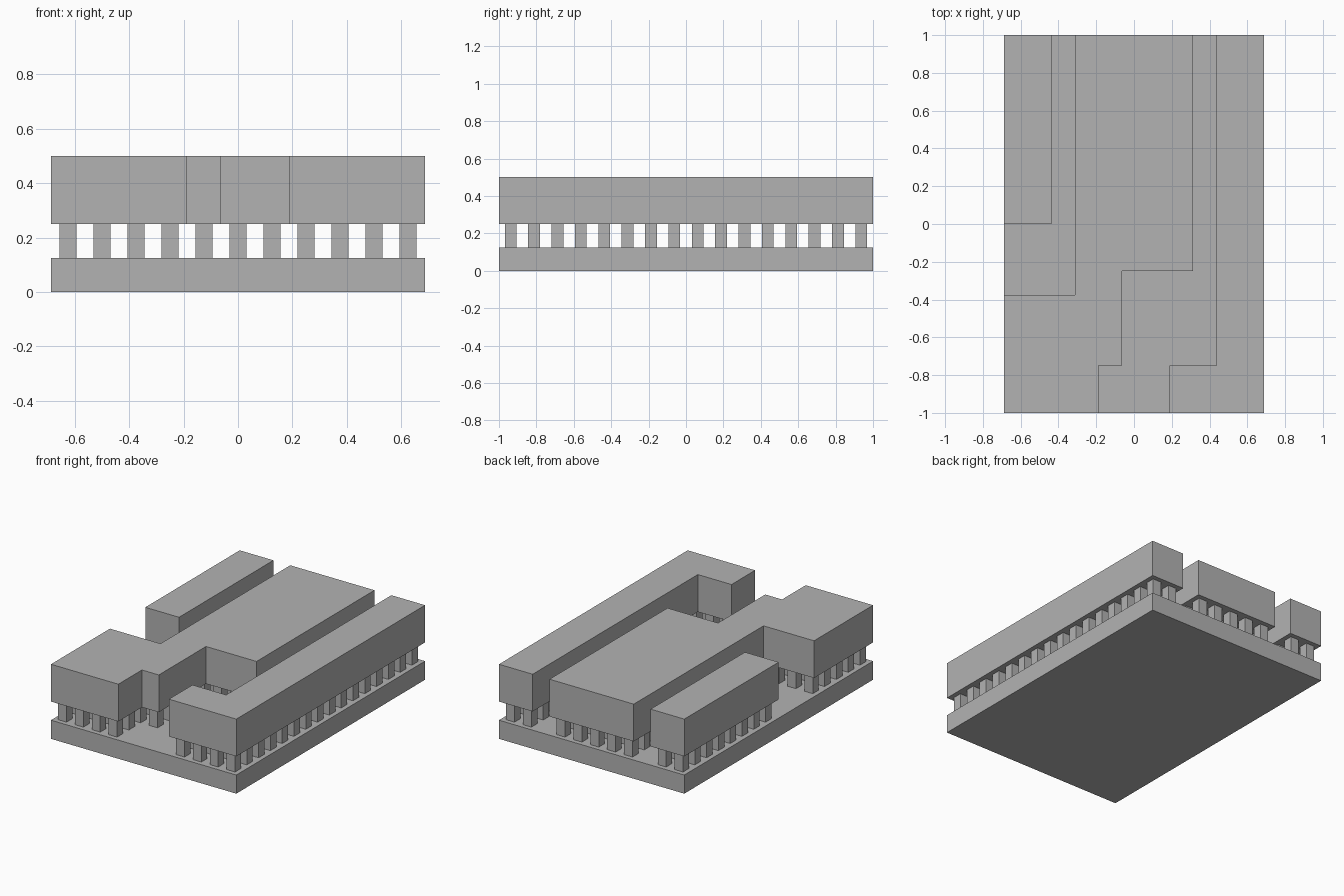
import bpy, bmesh

if "Cube" in bpy.data.objects:
    bpy.data.objects.remove(bpy.data.objects["Cube"], do_unlink=True)

grey = bpy.data.materials.new("plain grey")
grey.use_nodes = True
colour = (0.45, 0.45, 0.45, 1)
grey.diffuse_color = colour
grey.node_tree.nodes["Principled BSDF"].inputs["Base Color"].default_value = colour

STEP = 0.125           # spacing of the pillar grid
W, L = 0.6875, 1.0     # half width and half length
BASE_TOP, SLAB_LOW, SLAB_TOP = 0.125, 0.25, 0.5


def finish(name, bm):
    bmesh.ops.recalc_face_normals(bm, faces=bm.faces)
    mesh = bpy.data.meshes.new(name)
    bm.to_mesh(mesh)
    bm.free()
    mesh.materials.append(grey)
    ob = bpy.data.objects.new(name, mesh)
    bpy.context.collection.objects.link(ob)
    return ob


def extrude_outline(bm, outline, low, high):
    face = bm.faces.new([bm.verts.new((x, y, low)) for x, y in outline])
    top = bmesh.ops.extrude_face_region(bm, geom=[face], use_keep_orig=True)["geom"]
    verts = [g for g in top if isinstance(g, bmesh.types.BMVert)]
    bmesh.ops.translate(bm, vec=(0, 0, high - low), verts=verts)


def prism(name, outline, low, high):
    bm = bmesh.new()
    extrude_outline(bm, outline, low, high)
    return finish(name, bm)


def rectangle(x0, y0, x1, y1):
    return [(x0, y0), (x1, y0), (x1, y1), (x0, y1)]


def inside(x, y, outline):
    hit = False
    for (ax, ay), (bx, by) in zip(outline, outline[1:] + outline[:1]):
        if (ay > y) != (by > y) and x < ax + (y - ay) * (bx - ax) / (by - ay):
            hit = not hit
    return hit


# Ground plate
prism("base_plate", rectangle(-W, -L, W, L), 0, BASE_TOP)

# Raised blocks
blocks = {
    "right_rear": rectangle(-W, 0, -0.4375, L),
    "centre": [(-0.3125, L), (-0.3125, -0.375), (-W, -0.375), (-W, -L),
               (-0.1875, -L), (-0.1875, -0.75), (-0.0625, -0.75),
               (-0.0625, -0.25), (0.3125, -0.25), (0.3125, L)],
    "left": [(0.4375, L), (0.4375, -0.75), (0.1875, -0.75),
             (0.1875, -L), (W, -L), (W, L)],
}

for name, outline in blocks.items():
    prism(name + "_block", outline, SLAB_LOW, SLAB_TOP)
    # Square pillars on a regular grid beneath the block
    bm = bmesh.new()
    for i in range(11):
        for j in range(16):
            x, y = (i - 5) * STEP, (j - 7.5) * STEP
            if inside(x, y, outline):
                h = STEP / 4
                extrude_outline(bm, rectangle(x - h, y - h, x + h, y + h),
                                BASE_TOP, SLAB_LOW)
    finish(name + "_pillars", bm)
